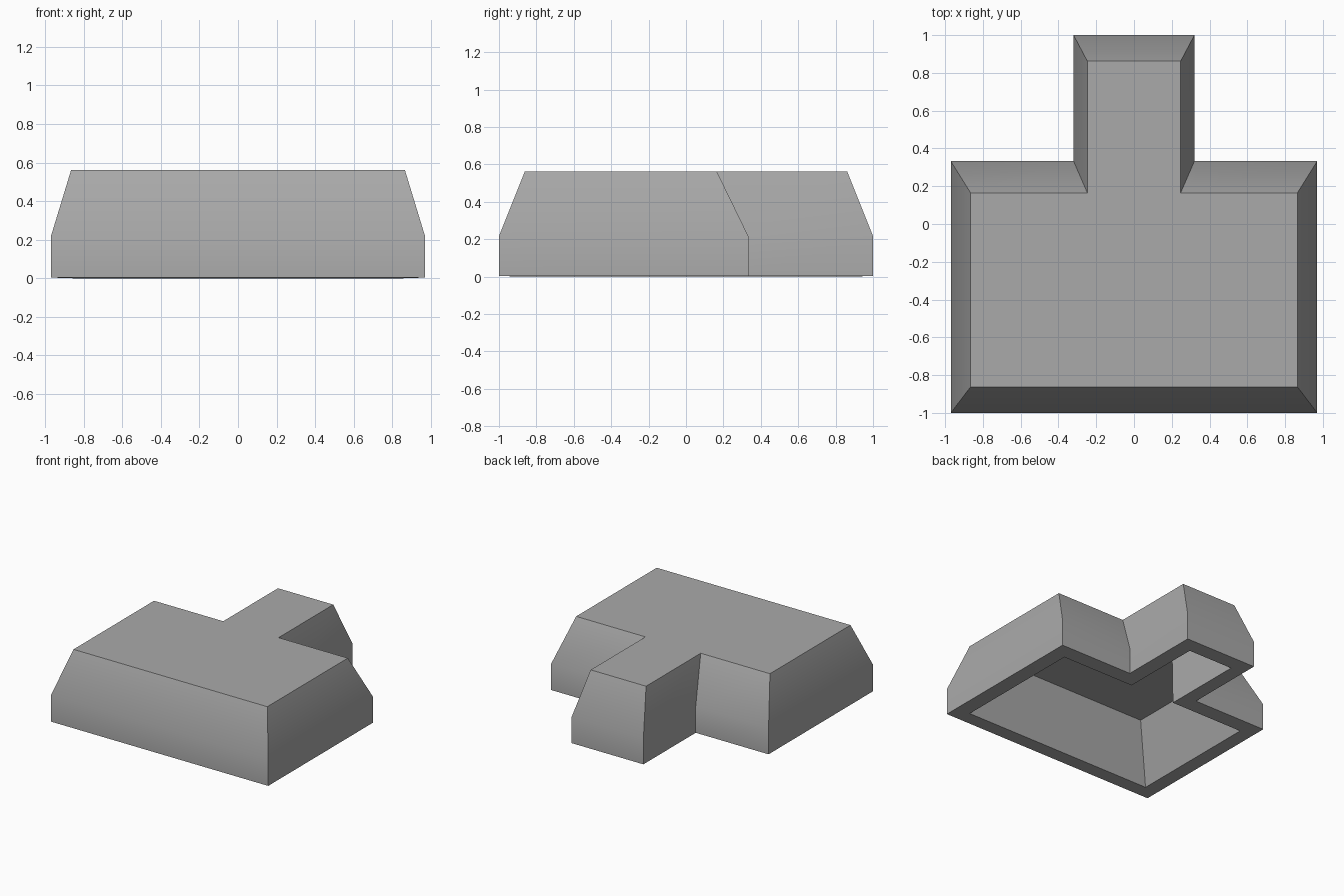
import bpy
import bmesh
import math

cube = bpy.data.objects.get("Cube")
if cube:
    bpy.data.objects.remove(cube, do_unlink=True)


def material(name, rgb):
    mat = bpy.data.materials.new(name)
    mat.use_nodes = True
    color = (*rgb, 1.0)
    mat.diffuse_color = color
    mat.node_tree.nodes["Principled BSDF"].inputs["Base Color"].default_value = color
    return mat


def tee_ring(bm, z, half, stem, front, shoulder, back):
    """Mirrored outline of a wide block with a narrow stem at the back."""
    right = [(half, front), (half, shoulder), (stem, shoulder), (stem, back)]
    outline = right + [(-x, y) for x, y in reversed(right)]
    return [bm.verts.new((x, y, z)) for x, y in outline]


def bridge(bm, a, b):
    n = len(a)
    for i in range(n):
        j = (i + 1) % n
        bm.faces.new((a[i], a[j], b[j], b[i]))


bm = bmesh.new()
# Rings run from the cavity ceiling, over the bottom rim, up to the top
rings = [
    tee_ring(bm, 0.45, 0.685, 0.20, -0.74, 0.20, 0.76),
    tee_ring(bm, 0.0, 0.85, 0.20, -0.88, 0.21, 0.88),
    tee_ring(bm, 0.004, 0.97, 0.32, -1.0, 0.333, 1.0),
    tee_ring(bm, 0.217, 0.97, 0.32, -1.0, 0.333, 1.0),
    tee_ring(bm, 0.562, 0.865, 0.247, -0.862, 0.165, 0.862),
]
for lower, upper in zip(rings, rings[1:]):
    bridge(bm, lower, upper)
bm.faces.new(rings[0])
bm.faces.new(rings[-1])
bmesh.ops.recalc_face_normals(bm, faces=bm.faces)

mesh = bpy.data.meshes.new("hollow_tee_shell")
bm.to_mesh(mesh)
bm.free()
mesh.materials.append(material("mid grey", (0.4, 0.4, 0.4)))
shell = bpy.data.objects.new("hollow_tee_shell", mesh)
bpy.context.collection.objects.link(shell)

# Soft bend low on the walls, crisp corners elsewhere
bpy.ops.object.select_all(action="DESELECT")
shell.select_set(True)
bpy.context.view_layer.objects.active = shell
bpy.ops.object.shade_smooth_by_angle(angle=math.radians(30))
